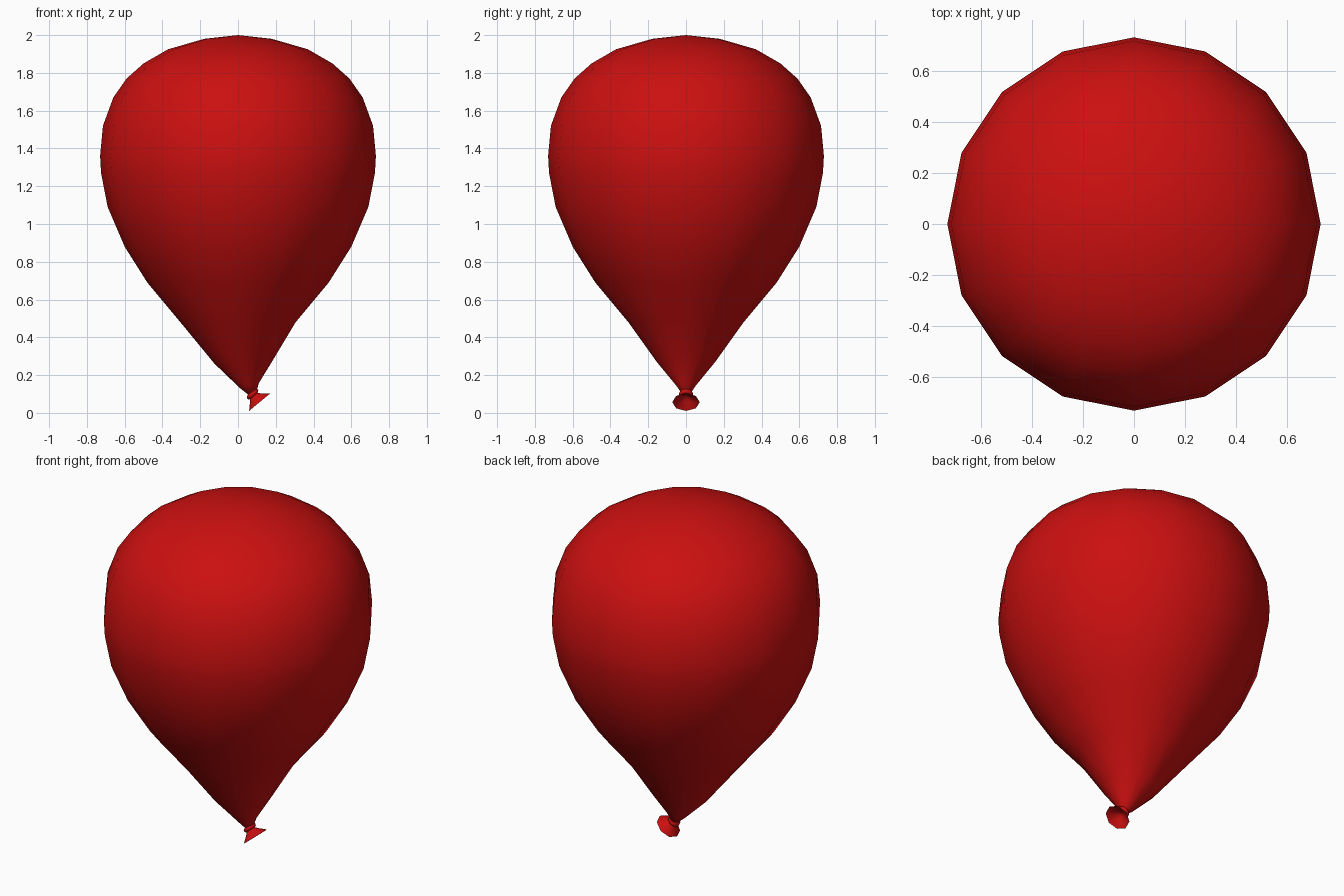
import bpy
import bmesh
from math import cos, sin, pi

cube = bpy.data.objects.get("Cube")
if cube:
    bpy.data.objects.remove(cube, do_unlink=True)

red = bpy.data.materials.new("balloon red")
red.use_nodes = True
color = (0.6, 0.005, 0.005, 1)
red.diffuse_color = color
red.node_tree.nodes["Principled BSDF"].inputs["Base Color"].default_value = color


def loft(name, rings, sides, top=None, sharp=pi):
    """Skin rings of (x, z, radius, tilt), with an optional closing point first."""
    bm = bmesh.new()
    loops = []
    for x, z, r, tilt in rings:
        loop = []
        for i in range(sides):
            a = 2 * pi * i / sides
            u = r * cos(a)
            loop.append(bm.verts.new((x + u * cos(tilt), r * sin(a), z + u * sin(tilt))))
        loops.append(loop)
    for upper, lower in zip(loops, loops[1:]):
        for i in range(sides):
            j = (i + 1) % sides
            bm.faces.new((upper[i], lower[i], lower[j], upper[j]))
    if top is not None:
        pole = bm.verts.new((0, 0, top))
        for i in range(sides):
            bm.faces.new((pole, loops[0][i], loops[0][(i + 1) % sides]))
    bm.faces.new(loops[-1][::-1])
    mesh = bpy.data.meshes.new(name)
    bm.to_mesh(mesh)
    bm.free()
    mesh.materials.append(red)
    obj = bpy.data.objects.new(name, mesh)
    bpy.context.collection.objects.link(obj)
    bpy.ops.object.select_all(action="DESELECT")
    obj.select_set(True)
    bpy.context.view_layer.objects.active = obj
    bpy.ops.object.shade_smooth_by_angle(angle=sharp)
    return obj


# Balloon skin: upright rings, then tilted ones bending towards the knot
profile = [(0.18, 1.98), (0.37, 1.925), (0.5, 1.85), (0.59, 1.77), (0.66, 1.67),
           (0.715, 1.52), (0.73, 1.36), (0.725, 1.27), (0.69, 1.09), (0.6, 0.88),
           (0.48, 0.69), (0.305, 0.48)]
skin = [(0, z, r, 0) for r, z in profile]
skin += [(0.03, 0.27, 0.155, 0.06), (0.06, 0.145, 0.052, 0.25), (0.08, 0.1, 0.02, 0.6)]
loft("balloon_skin", skin, 16, top=2.0)

# Knot: small rolled collar around the neck
tilt = 0.69
loft("knot", [(0.07, 0.115, 0.02, tilt), (0.074, 0.105, 0.036, tilt),
              (0.08, 0.094, 0.036, tilt), (0.086, 0.086, 0.02, tilt)], 8)

# Mouth: flared lip with a hollow inside
loft("mouth_lip", [(0.08, 0.094, 0.02, tilt), (0.092, 0.08, 0.037, tilt),
                   (0.115, 0.057, 0.073, tilt), (0.096, 0.076, 0.03, tilt),
                   (0.087, 0.086, 0.012, tilt)], 8, sharp=1.2)
